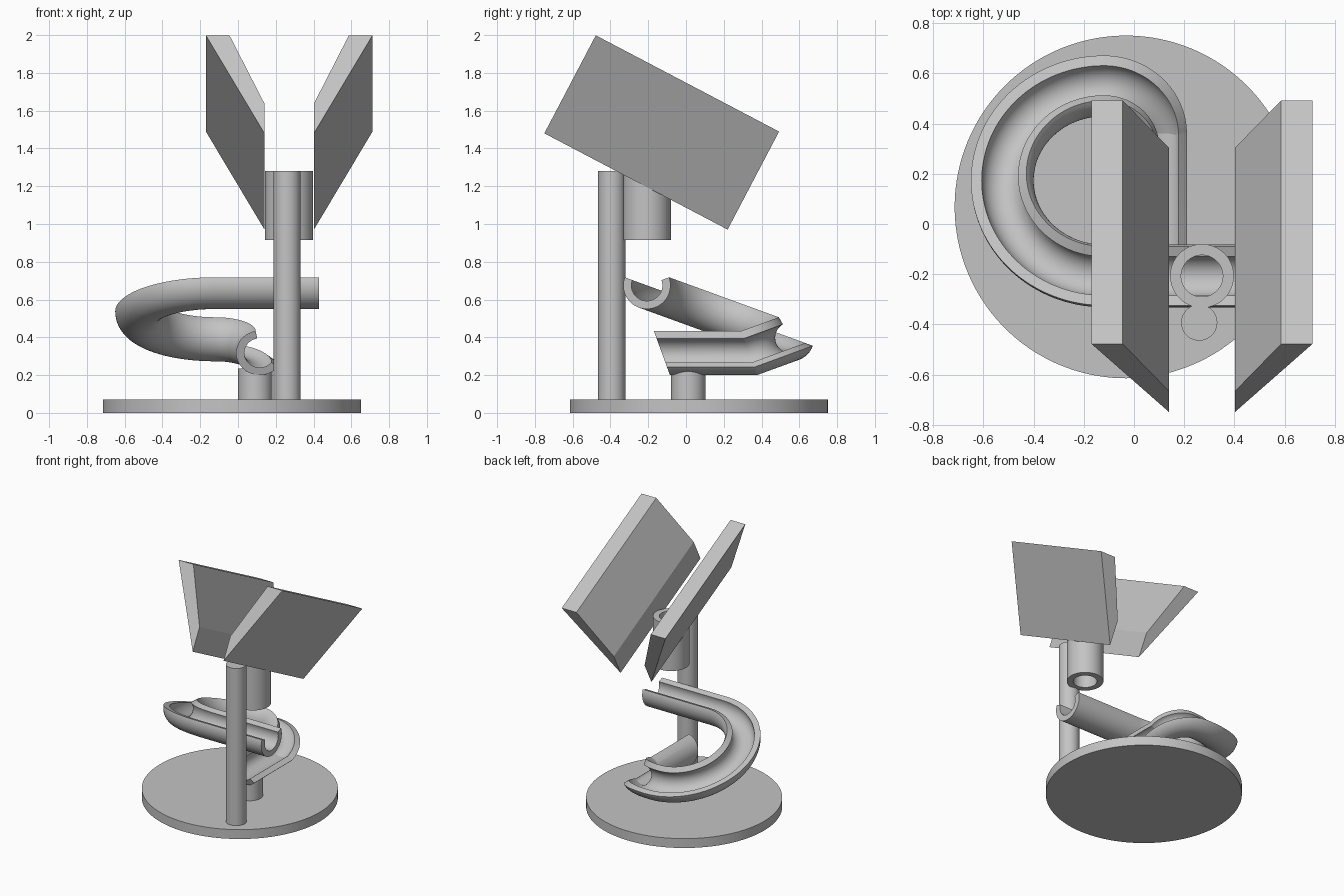
import bpy, bmesh
from math import sin, cos, pi, radians
from mathutils import Vector

cube = bpy.data.objects.get("Cube")
if cube:
    bpy.data.objects.remove(cube, do_unlink=True)

grey = bpy.data.materials.new("plain grey")
grey.use_nodes = True
grey.diffuse_color = (0.55, 0.55, 0.55, 1)
grey.node_tree.nodes["Principled BSDF"].inputs["Base Color"].default_value = (0.55, 0.55, 0.55, 1)


def finish(bm, name):
    """Turn a bmesh into a named, smooth-shaded object with sharp edges kept."""
    bmesh.ops.remove_doubles(bm, verts=bm.verts, dist=1e-5)
    bmesh.ops.recalc_face_normals(bm, faces=bm.faces)
    mesh = bpy.data.meshes.new(name)
    bm.to_mesh(mesh)
    bm.free()
    mesh.materials.append(grey)
    obj = bpy.data.objects.new(name, mesh)
    bpy.context.collection.objects.link(obj)
    bpy.ops.object.select_all(action='DESELECT')
    obj.select_set(True)
    bpy.context.view_layer.objects.active = obj
    bpy.ops.object.shade_smooth_by_angle(angle=radians(15))
    return obj


def lathe(name, x, y, z0, z1, outer, inner=0.0, steps=96):
    """Solid cylinder, or a pipe when an inner radius is given."""
    bm = bmesh.new()
    profile = [(inner, z0), (outer, z0), (outer, z1), (inner, z1)]
    verts = [bm.verts.new((x + r, y, z)) for r, z in profile]
    pairs = list(zip(verts, verts[1:]))
    if inner:
        pairs.append((verts[-1], verts[0]))
    edges = [bm.edges.new(p) for p in pairs]
    bmesh.ops.spin(bm, geom=verts + edges, cent=(x, y, 0), axis=(0, 0, 1),
                   angle=2 * pi, steps=steps, use_duplicate=False)
    return finish(bm, name)


def loft(name, sections):
    """Join matching closed sections and cap both ends."""
    bm = bmesh.new()
    rings = [[bm.verts.new(p) for p in s] for s in sections]
    n = len(rings[0])
    for a, b in zip(rings, rings[1:]):
        for i in range(n):
            j = (i + 1) % n
            bm.faces.new((a[i], a[j], b[j], b[i]))
    bm.faces.new(rings[0])
    bm.faces.new(rings[-1])
    return finish(bm, name)


# Base, post, guide pipe and short support
lathe("base_disc", -0.032, 0.068, 0, 0.072, 0.683, steps=160)
lathe("tall_post", 0.26, -0.393, 0.05, 1.28, 0.072)
lathe("drop_pipe", 0.271, -0.207, 0.915, 1.28, 0.127, 0.083)
lathe("track_support", 0.092, 0.012, 0.05, 0.235, 0.091)

# Hopper: two wedge plates, mirrored about the pipe and tilted backwards
TILT = radians(27.7)
up = Vector((0, sin(TILT), cos(TILT)))
along = Vector((0, cos(TILT), -sin(TILT))) * 1.096
section = [(0.131, 0), (0.131, 0.178), (0.316, 0.586), (0.441, 0.586)]
for side, name in ((-1, "hopper_plate_right"), (1, "hopper_plate_left")):
    front = [Vector((0.271 + side * x, -0.75, 1.48)) + up * h for x, h in section]
    loft(name, [front, [p + along for p in front]])

# Open track: a banked gutter swept round a tilted half turn, then a quarter turn
OUTER, INNER = 0.125, 0.082
LIP = radians(70)
SLOPE = radians(20)
s, c = sin(SLOPE), cos(SLOPE)


def gutter(center, outward, normal, bank):
    """C-shaped section, opened along the normal leaned outward by the bank."""
    n = 36
    angles = [LIP + (2 * pi - 2 * LIP) * i / n + bank for i in range(n + 1)]
    ring = [(OUTER, a) for a in angles] + [(INNER, a) for a in reversed(angles)]
    return [center + (normal * cos(a) + outward * sin(a)) * r for r, a in ring]


def arc(start, radius, out0, out1, normal, bank, turn, steps):
    """Gutter sections along an arc, and the centre of the last one."""
    middle = start - out0 * radius
    outs = [out0 * cos(turn * i / steps) + out1 * sin(turn * i / steps)
            for i in range(steps + 1)]
    return ([gutter(middle + o * radius, o, normal, bank) for o in outs],
            middle + outs[-1] * radius)


start = Vector((-0.12, -0.207, 0.675))
half, apex = arc(start, 0.405, Vector((0, -c, s)), Vector((-1, 0, 0)),
                 Vector((0, s, c)), SLOPE, pi, 64)
quarter, end = arc(apex, 0.235, Vector((0, c, s)), Vector((1, 0, 0)),
                   Vector((0, -s, c)), 3 * SLOPE, pi / 2, 32)
entry = [p + Vector((0.55, 0, 0)) for p in half[0]]
leave = [p + Vector((0, -0.128 - end.y, 0)) for p in quarter[-1]]
loft("spiral_track", [entry] + half + quarter[1:] + [leave])
